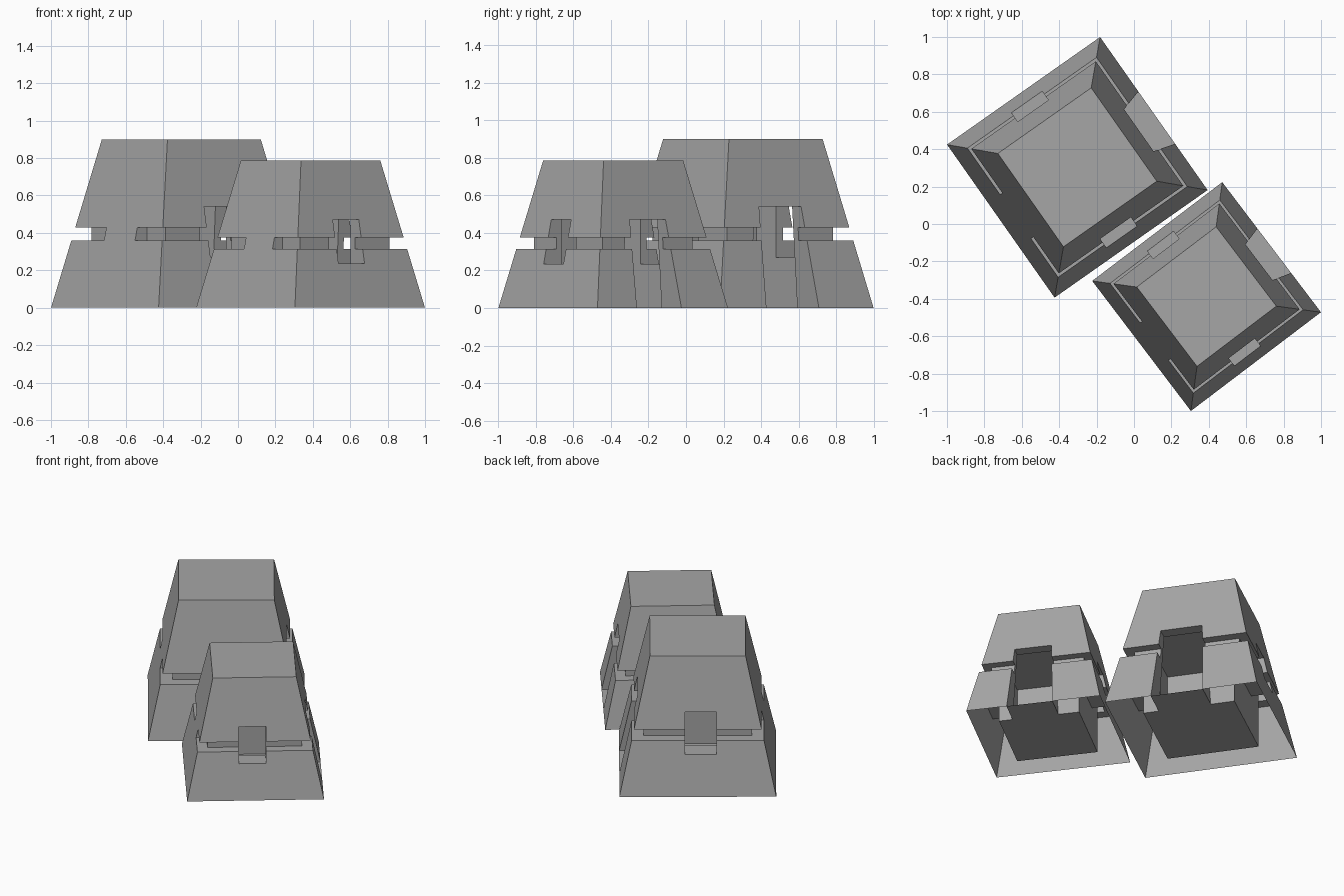
import bpy, bmesh
from math import radians
from mathutils import Matrix, Vector

cube = bpy.data.objects.get("Cube")
if cube:
    bpy.data.objects.remove(cube, do_unlink=True)

concrete = bpy.data.materials.new("concrete_grey")
concrete.use_nodes = True
GREY = (0.38, 0.38, 0.38, 1)
concrete.diffuse_color = GREY
concrete.node_tree.nodes["Principled BSDF"].inputs["Base Color"].default_value = GREY


def add_object(name, bm):
    mesh = bpy.data.meshes.new(name)
    bm.to_mesh(mesh)
    bm.free()
    mesh.materials.append(concrete)
    obj = bpy.data.objects.new(name, mesh)
    bpy.context.collection.objects.link(obj)
    return obj


def loft(name, ring_a, ring_b):
    """Closed solid between two matching outlines."""
    bm = bmesh.new()
    a = [bm.verts.new(p) for p in ring_a]
    b = [bm.verts.new(p) for p in ring_b]
    bm.faces.new(a)
    bm.faces.new(b)
    for i in range(len(a)):
        j = (i + 1) % len(a)
        bm.faces.new((a[i], a[j], b[j], b[i]))
    bmesh.ops.recalc_face_normals(bm, faces=bm.faces)
    return add_object(name, bm)


def prism(name, outline, z0, z1, taper=1.0):
    return loft(name, [(x, y, z0) for x, y in outline],
                [(x * taper, y * taper, z1) for x, y in outline])


def rect(x0, x1, y0, y1):
    return [(x0, y0), (x1, y0), (x1, y1), (x0, y1)]


HALF, HEIGHT, ROOM, CORE = 0.5, 0.9, 0.3, 0.345
DOOR_Y, DOOR_LOW, DOOR_HIGH, OPENING_TOP = -0.027, 0.172, 0.137, 0.54


def door_section(x):
    sill = -0.02
    return [(x, DOOR_Y - DOOR_LOW, sill), (x, DOOR_Y + DOOR_LOW, sill),
            (x, DOOR_Y + DOOR_HIGH, OPENING_TOP), (x, DOOR_Y - DOOR_HIGH, OPENING_TOP)]


def bunker(prefix, centre, angle, scale):
    place = (Matrix.Translation(Vector((*centre, 0)))
             @ Matrix.Rotation(radians(angle), 4, 'Z') @ Matrix.Scale(scale, 4))
    shell = prism(prefix + "_shell", rect(-HALF, HALF, -HALF, HALF), 0, HEIGHT, 0.61)

    # Viewing slit runs round the walls, broken by one solid piece at the rear
    slit = [(-0.6, 0.118), (-CORE, 0.118), (-CORE, CORE), (CORE, CORE),
            (CORE, -CORE), (-CORE, -CORE), (-CORE, -0.17), (-0.6, -0.17),
            (-0.6, -0.6), (0.6, -0.6), (0.6, 0.6), (-0.6, 0.6)]
    cutters = [
        prism("slit_cutter", slit, 0.36, 0.43),
        prism("room_cutter", rect(-ROOM, ROOM, -ROOM, ROOM), -0.05, 0.6),
        prism("gun_port_cutter", rect(-0.12, 0.08, -0.7, 0.7), 0.27, OPENING_TOP),
        loft("door_cutter", door_section(0.2), door_section(0.7)),
    ]
    for cutter in cutters:
        cutter.hide_render = True
        mod = shell.modifiers.new(cutter.name, 'BOOLEAN')
        mod.operation = 'DIFFERENCE'
        mod.solver = 'EXACT'
        mod.object = cutter
    bpy.context.view_layer.update()
    graph = bpy.context.evaluated_depsgraph_get()
    carved = bpy.data.meshes.new_from_object(shell.evaluated_get(graph))
    shell.modifiers.clear()
    shell.data = carved
    for cutter in cutters:
        bpy.data.objects.remove(cutter, do_unlink=True)

    # The walls are open underneath
    bm = bmesh.new()
    bm.from_mesh(carved)
    under = [f for f in bm.faces if all(v.co.z < 0.001 for v in f.verts)]
    bmesh.ops.delete(bm, geom=under, context='FACES')
    bm.to_mesh(carved)
    bm.free()
    carved.materials.clear()
    carved.materials.append(concrete)
    carved.transform(place)

    # Room floor with the doorstep reaching the outer face
    y0, y1 = DOOR_Y - DOOR_LOW, DOOR_Y + DOOR_LOW
    plan = [(-ROOM, -ROOM), (ROOM, -ROOM), (ROOM, y0), (HALF, y0),
            (HALF, y1), (ROOM, y1), (ROOM, ROOM), (-ROOM, ROOM)]
    bm = bmesh.new()
    bm.faces.new([bm.verts.new((x, y, 0)) for x, y in plan])
    floor = add_object(prefix + "_floor", bm)
    floor.data.transform(place)


bunker("large_bunker", (-0.303, 0.303), 35.1, 1.0)
bunker("small_bunker", (0.388, -0.388), 37.2, 0.873)
